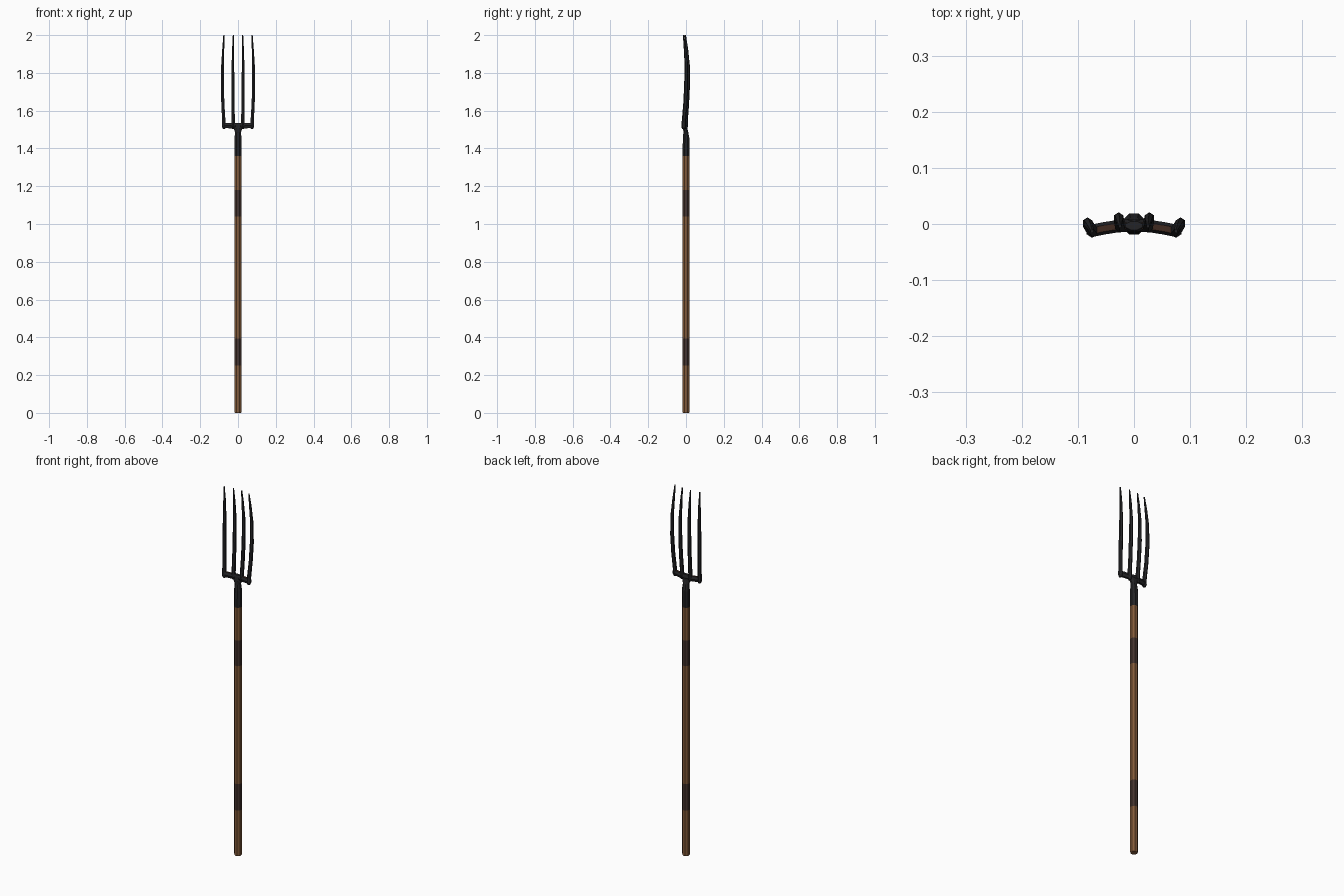
import bpy, bmesh, math
from mathutils import Vector

if "Cube" in bpy.data.objects:
    bpy.data.objects.remove(bpy.data.objects["Cube"])


def material(name, rgb):
    m = bpy.data.materials.new(name)
    m.diffuse_color = (*rgb, 1)
    m.use_nodes = True
    m.node_tree.nodes["Principled BSDF"].inputs["Base Color"].default_value = m.diffuse_color
    return m


WOOD = material("warm wood", (0.23, 0.105, 0.042))
GRIP = material("dark leather", (0.062, 0.036, 0.029))
IRON = material("black iron", (0.017, 0.017, 0.019))
RUST = material("rusty brown", (0.05, 0.022, 0.014))


def tube(name, path, sides, mats, pick=None):
    """Faceted tube along (x, y, z, radius across, radius in depth) points."""
    bm = bmesh.new()
    pts = [Vector(p[:3]) for p in path]
    rings = []
    for i, c in enumerate(pts):
        t = (pts[min(i + 1, len(pts) - 1)] - pts[max(i - 1, 0)]).normalized()
        u = Vector((0, 1, 0)).cross(t).normalized()
        v = t.cross(u)
        ring = []
        for k in range(sides):
            a = 2 * math.pi * (k + 0.5) / sides
            ring.append(bm.verts.new(c + u * math.cos(a) * path[i][3] + v * math.sin(a) * path[i][4]))
        rings.append(ring)
    for a, b in zip(rings, rings[1:]):
        for k in range(sides):
            j = (k + 1) % sides
            bm.faces.new((a[k], a[j], b[j], b[k]))
    bm.faces.new(rings[0][::-1])
    bm.faces.new(rings[-1])
    bmesh.ops.recalc_face_normals(bm, faces=bm.faces)
    if pick:
        for f in bm.faces:
            f.normal_update()
            f.material_index = pick(f)
    me = bpy.data.meshes.new(name)
    bm.to_mesh(me)
    bm.free()
    for m in mats:
        me.materials.append(m)
    ob = bpy.data.objects.new(name, me)
    bpy.context.collection.objects.link(ob)
    return ob


# wooden handle with two dark grip bands
def band(f):
    z = f.calc_center_median().z
    return int(0.25 < z < 0.395 or 1.04 < z < 1.18)


R = 0.0192
heights = [(0, 0.0175), (0.005, R), (0.25, R), (0.395, R), (1.04, R), (1.18, R), (1.37, R)]
tube("handle", [(0, 0, z, r, r) for z, r in heights], 8, [WOOD, GRIP], band)

# iron socket bending into the neck
tube("socket", [(0, 0, 1.36, 0.0205, 0.0205), (0, 0.001, 1.45, 0.0205, 0.019),
                (0, -0.001, 1.485, 0.017, 0.014), (0, -0.004, 1.505, 0.024, 0.012),
                (0, -0.003, 1.525, 0.026, 0.011), (0, -0.003, 1.535, 0.016, 0.008)], 8, [IRON])

# curved crossbar, rusty on its upper faces
half = [(0.03, -0.004, 1.52), (0.055, -0.008, 1.521), (0.074, -0.012, 1.522)]
bar = [(-x, y, z) for x, y, z in half[::-1]] + [(0, -0.002, 1.517)] + half
tube("crossbar", [(*p, 0.016, 0.011) for p in bar], 6, [IRON, RUST],
     lambda f: int(f.normal.z > 0.8))

# four tapering tines: lean over x, bow over y
profile = [  # outward bow, depth offset, height, radius
    (-0.001, -0.010, 1.503, 0.007), (0, -0.010, 1.515, 0.011), (0.0, -0.009, 1.545, 0.010),
    (0.005, -0.002, 1.63, 0.0095), (0.008, 0.003, 1.73, 0.0095), (0.007, 0.004, 1.84, 0.008),
    (0.003, -0.003, 1.93, 0.006), (0.000, -0.011, 2.0, 0.003)]
for side, label in ((-1, "left"), (1, "right")):
    for x, bow, dy, kind in ((0.075, 1.0, -0.002, "outer"), (0.025, 0.3, 0.007, "inner")):
        tube(f"{label}_{kind}_tine",
             [(side * (x + o * bow), y + dy, z, r, r * 1.15) for o, y, z, r in profile], 6, [IRON])
